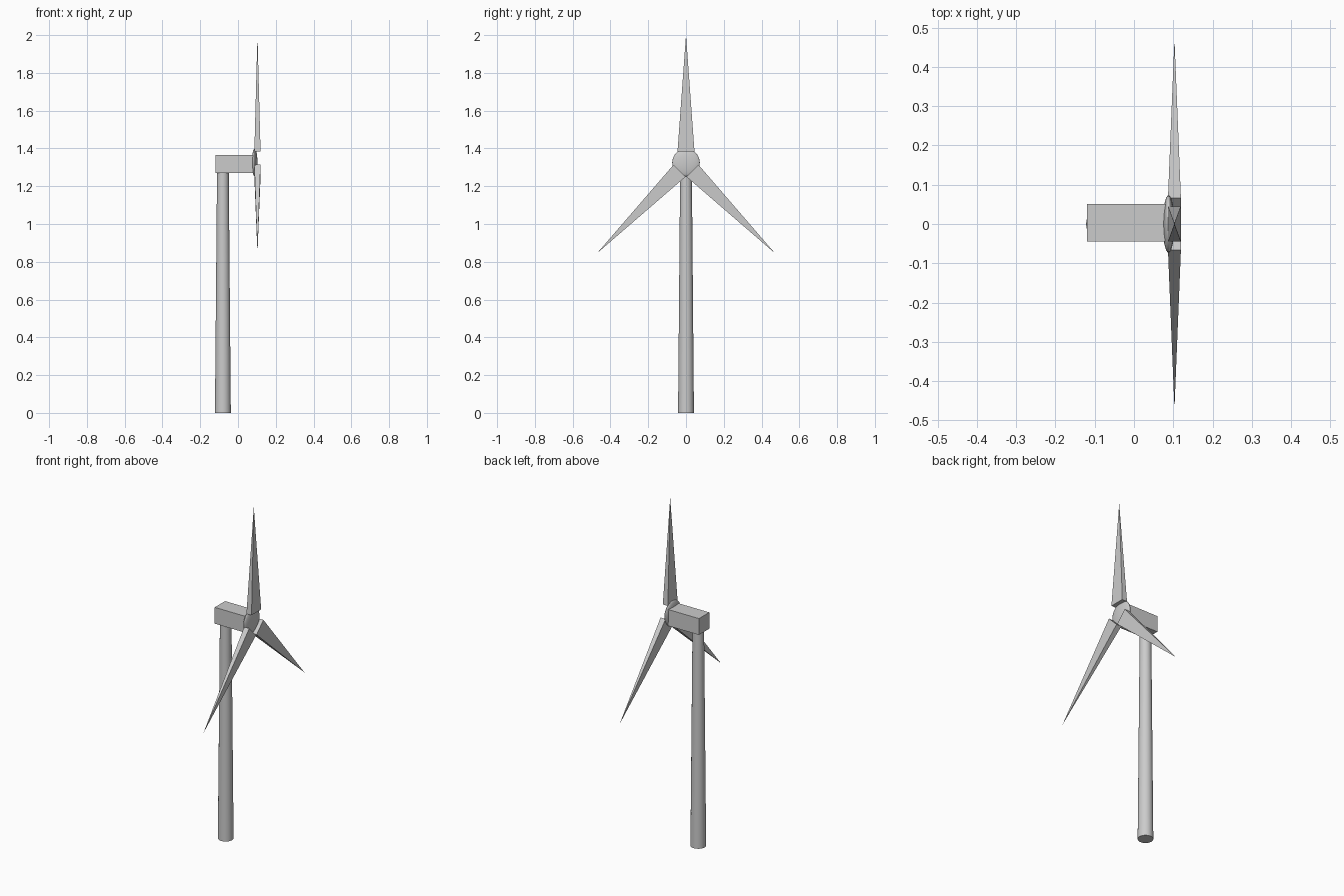
import bpy, math
from mathutils import Matrix, Vector

cube = bpy.data.objects.get("Cube")
if cube:
    bpy.data.objects.remove(cube, do_unlink=True)

grey = bpy.data.materials.new("light grey")
grey.use_nodes = True
colour = (0.6, 0.6, 0.6, 1)
grey.diffuse_color = colour
grey.node_tree.nodes["Principled BSDF"].inputs["Base Color"].default_value = colour


def finish(name, smooth=False):
    obj = bpy.context.object
    obj.name = name
    obj.data.materials.append(grey)
    if smooth:
        bpy.ops.object.shade_smooth_by_angle(angle=math.radians(40))
    return obj


# Tapered tower
bpy.ops.mesh.primitive_cone_add(vertices=32, radius1=0.042, radius2=0.031,
                                depth=1.28, location=(-0.08, 0, 0.64))
finish("tower", True)

# Box housing on top of the tower
bpy.ops.mesh.primitive_cube_add(size=1, location=(-0.02, 0.003, 1.318))
housing = finish("housing")
housing.scale = (0.2, 0.096, 0.096)

# Flattened round hub
bpy.ops.mesh.primitive_uv_sphere_add(segments=32, ring_count=16, radius=1,
                                     location=(0.088, 0, 1.325),
                                     rotation=(0, math.pi / 2, 0))
hub = finish("hub", True)
hub.scale = (0.073, 0.073, 0.015)

# Blades: four-sided spikes, the lower pair at 45 degrees below level
LENGTH = 0.617
corners = [(x, y, 0) for x, y in ((-0.0165, -0.045), (0.0165, -0.045),
                                  (0.0165, 0.045), (-0.0165, 0.045))]
blades = [("upper_blade", 0, (0.103, 0, 1.383)),
          ("front_blade", 135, (0.103, -0.034, 1.282)),
          ("back_blade", -135, (0.103, 0.034, 1.282))]
for name, angle, root in blades:
    mesh = bpy.data.meshes.new(name)
    sides = [(i, (i + 1) % 4, 4) for i in range(4)]
    mesh.from_pydata(corners + [(0, 0, LENGTH)], [], [(3, 2, 1, 0)] + sides)
    mesh.materials.append(grey)
    blade = bpy.data.objects.new(name, mesh)
    bpy.context.collection.objects.link(blade)
    blade.matrix_world = (Matrix.Translation(Vector(root))
                          @ Matrix.Rotation(math.radians(angle), 4, 'X'))
